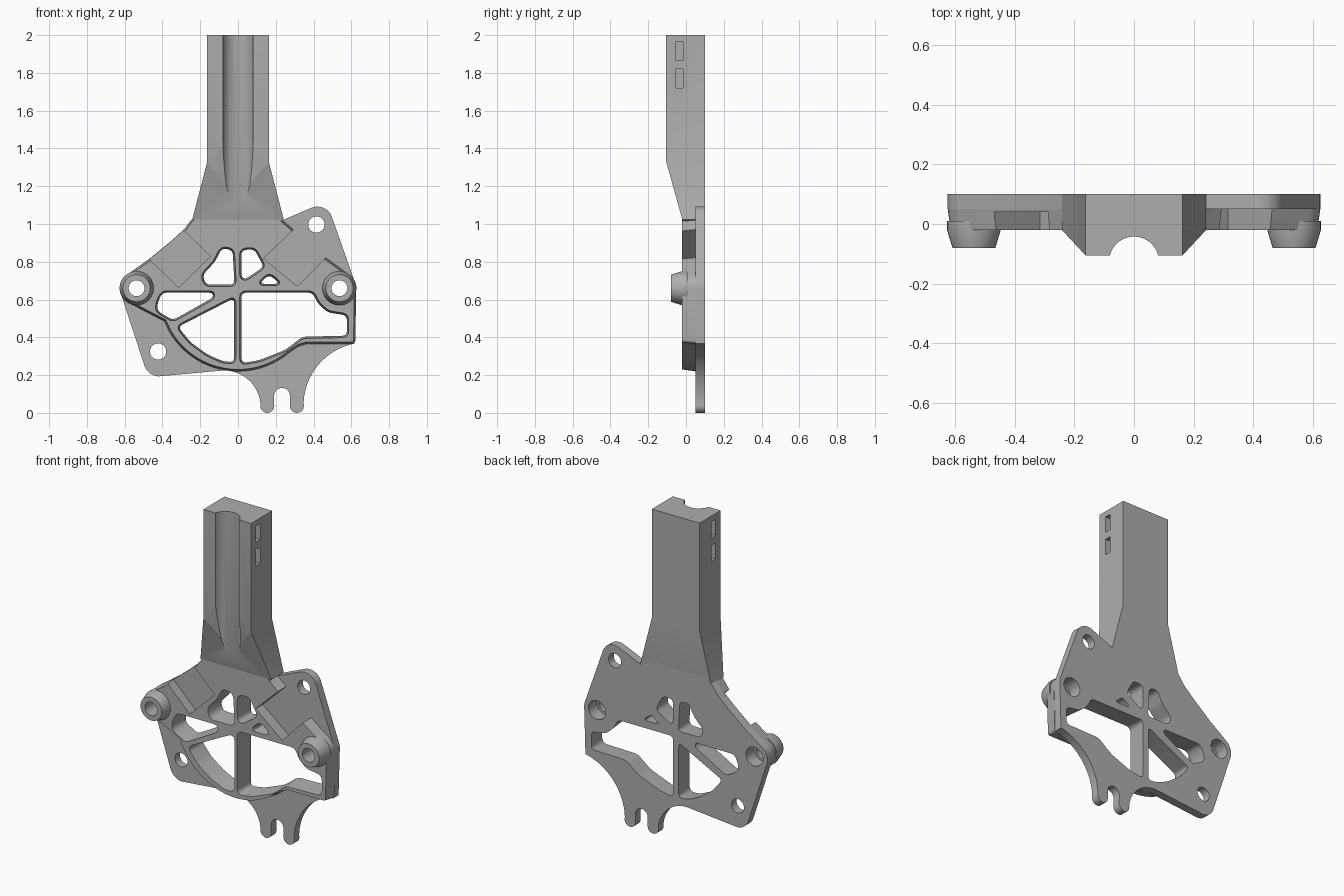
import bpy
import bmesh
from math import sin, cos, pi, radians
from mathutils import Vector, Matrix

if "Cube" in bpy.data.objects:
    bpy.data.objects.remove(bpy.data.objects["Cube"])

GREY = (0.42, 0.42, 0.42, 1)
material = bpy.data.materials.new("matte grey")
material.use_nodes = True
material.diffuse_color = GREY
material.node_tree.nodes["Principled BSDF"].inputs["Base Color"].default_value = GREY


# Helpers: outlines are lists of (x, z)
def arc(x, z, r, start, end, steps=12):
    angles = [radians(start + (end - start) * i / steps) for i in range(steps + 1)]
    return [(x + r * cos(a), z + r * sin(a)) for a in angles]


def circle(x, z, r):
    return arc(x, z, r, 0, 350, 35)


def rounded(points, radius=0.025, steps=5):
    out = []
    for i, p in enumerate(points):
        p = Vector(p)
        ends = []
        for q in (points[i - 1], points[(i + 1) % len(points)]):
            edge = Vector(q) - p
            ends.append(p + edge.normalized() * min(radius, edge.length * 0.45))
        for k in range(steps + 1):
            t = k / steps
            out.append(tuple(ends[0] * (1 - t) ** 2 + p * 2 * t * (1 - t) + ends[1] * t * t))
    return out


def offset(loop, distance):
    pts = [Vector(p) for p in loop]
    area = sum(pts[i - 1].cross(p) for i, p in enumerate(pts))
    side = 1 if area > 0 else -1
    out = []
    for i, p in enumerate(pts):
        a = (p - pts[i - 1]).normalized()
        b = (pts[(i + 1) % len(pts)] - p).normalized()
        n = Vector((a.y + b.y, -a.x - b.x)).normalized() * side
        miter = max(0.5, abs(n.dot(Vector((b.y, -b.x)))))
        out.append(tuple(p + n * distance / miter))
    return out


def finish(name, bm):
    bmesh.ops.recalc_face_normals(bm, faces=bm.faces)
    mesh = bpy.data.meshes.new(name)
    bm.to_mesh(mesh)
    bm.free()
    mesh.materials.append(material)
    ob = bpy.data.objects.new(name, mesh)
    bpy.context.collection.objects.link(ob)
    return ob


def loft(name, rings):
    bm = bmesh.new()
    rows = [[bm.verts.new(co) for co in ring] for ring in rings]
    for low, high in zip(rows, rows[1:]):
        for i in range(len(low)):
            bm.faces.new((low[i - 1], low[i], high[i], high[i - 1]))
    bm.faces.new(rows[0])
    bm.faces.new(rows[-1])
    return finish(name, bm)


def prism(name, loop, front, back, grow=0):
    near = offset(loop, grow) if grow else loop
    return loft(name, [[(x, front, z) for x, z in near], [(x, back, z) for x, z in loop]])


def cut(target, cutters):
    for c in cutters:
        c.hide_render = True
        mod = target.modifiers.new("cut", 'BOOLEAN')
        mod.operation = 'DIFFERENCE'
        mod.solver = 'EXACT'
        mod.object = c
    graph = bpy.context.evaluated_depsgraph_get()
    mesh = bpy.data.meshes.new_from_object(target.evaluated_get(graph))
    target.modifiers.clear()
    target.data = mesh


BACK, STEP, FACE = 0.1, 0.05, -0.02
BOSS_X, BOSS_Z, BOSS_R = 0.537, 0.66, 0.088

# Outline pieces shared by the thin plate and the thick frame
top = [(-0.2, 1.06), (0.2, 1.06), (0.235, 1.02)]
left_shoulder = [(-0.47, 0.815), (-0.36, 0.905), (-0.285, 0.972), (-0.25, 1.02)]

# Thin back plate with two ears and a two-pronged fork
plate_loop = (
    top
    + arc(0.42, 1.01, 0.082, 115, 15)
    + arc(BOSS_X, BOSS_Z, BOSS_R, 20, 0, 4)
    + arc(0.68, 0.04, 0.333, 101, 178, 14)
    + arc(0.312, 0.037, 0.037, 0, -180)
    + arc(0.233, 0.09, 0.042, 0, 180)[::-1]
    + arc(0.155, 0.037, 0.037, 0, -180)
    + arc(-0.075, 0.03, 0.195, 5, 90)
    + arc(-0.415, 0.278, 0.085, -95, -162)
    + arc(-BOSS_X, BOSS_Z, BOSS_R, 198, 125)
    + left_shoulder
)
# The slot runs from the right prong to the left one
slot_start = 3 + 13 + 5 + 15 + 13
plate_loop[slot_start:slot_start + 13] = arc(0.233, 0.09, 0.042, 0, 180)
plate = prism("back_plate", plate_loop, STEP, BACK)

# Thick front frame with drafted sides
frame_loop = (
    top
    + [(0.294, 0.97), (0.463, 0.823)]
    + arc(BOSS_X, BOSS_Z, BOSS_R, 55, 0)
    + arc(0.6, 0.387, 0.022, 0, -90, 5)
    + [(0.36, 0.365), (0.32, 0.352)]
    + arc(0, 0.64, 0.42, -50, -150, 24)
    + [(-0.39, 0.485)]
    + arc(-BOSS_X, BOSS_Z, BOSS_R, 238, 125)
    + left_shoulder
)
frame = prism("front_frame", frame_loop, FACE, STEP, -0.01)

# Openings through frame and plate
openings = [
    [(-0.085, 0.87), (-0.03, 0.86), (-0.02, 0.68), (-0.17, 0.68), (-0.185, 0.73), (-0.12, 0.8)],
    [(0.02, 0.86), (0.085, 0.865), (0.135, 0.775), (0.04, 0.71), (0.02, 0.72)],
    [(0.115, 0.685), (0.165, 0.73), (0.22, 0.685)],
    [(-0.4, 0.635), (-0.135, 0.635), (-0.135, 0.61), (-0.345, 0.493), (-0.425, 0.54), (-0.425, 0.58)],
    [(-0.022, 0.605), (-0.022, 0.27), (-0.08, 0.275), (-0.16, 0.31), (-0.25, 0.375), (-0.315, 0.455)],
    [(0.02, 0.635), (0.395, 0.635), (0.42, 0.58), (0.475, 0.53), (0.575, 0.515), (0.575, 0.41),
     (0.34, 0.405), (0.25, 0.335), (0.11, 0.28), (0.02, 0.265)],
]
cutters = [prism("opening_cutter", rounded(o), -0.03, 0.12, 0.012) for o in openings]

# Bosses, with a bore and a wider recess at the back
bosses = []
for side, x in (("right", -BOSS_X), ("left", BOSS_X)):
    base, tip = circle(x, BOSS_Z, 0.09), circle(x, BOSS_Z, 0.072)
    bosses.append(loft(side + "_boss", [[(a, y, b) for a, b in ring]
                                        for ring, y in ((base, 0.01), (base, FACE), (tip, -0.08))]))
    cutters.append(prism("bore_cutter", circle(x, BOSS_Z, 0.042), -0.2, 0.2))
    cutters.append(prism("recess_cutter", circle(x, BOSS_Z, 0.058), 0.02, 0.2))

ear_cutters = [prism("ear_cutter", circle(x, z, 0.043), 0, 0.2)
               for x, z in ((0.415, 0.997), (-0.423, 0.325))]

# Slanted pockets in the front of the frame
pockets = [
    prism("pocket_cutter", [(-0.5, 0.844), (-0.315, 0.664), (-0.145, 0.828), (-0.33, 1.005)], -0.1, 0.04),
    prism("pocket_cutter", [(0.314, 0.99), (0.135, 0.817), (0.315, 0.67), (0.483, 0.843)], -0.1, 0.08),
]
cut(plate, cutters + ear_cutters)
cut(frame, cutters + pockets)
for boss in bosses:
    cut(boss, cutters[len(openings):])

# Handle: square bar that flares and thins into the frame
sections = [(2, 0.163, -0.105, BACK), (1.33, 0.163, -0.105, BACK),
            (1.025, 0.242, FACE, BACK), (0.94, 0.12, 0, 0.08)]
handle = loft("handle", [[(-w, f, z), (w, f, z), (w, b, z), (-w, b, z)] for z, w, f, b in sections])

# Round groove along the handle, with a pointed run-out
groove = loft("groove_cutter", [[(x, y, z) for x, y in circle(0, -0.125, 0.083)] for z in (1, 2.1)])
bm = bmesh.new()
for x, y, z in ((0, -0.05, 1.14), (0.163, -0.105, 1.33), (-0.163, -0.105, 1.33), (0, -0.105, 1.524)):
    bm.verts.new((x, y, z))
    bm.verts.new((x, y - 0.1, z))
bmesh.ops.convex_hull(bm, input=bm.verts)
runout = finish("runout_cutter", bm)

# Strap slots on both sides of the handle
slots = []
for s in (-1, 1):
    for z in (1.72, 1.865):
        slots.append(prism("slot_cutter", [(s * 0.11, z), (s * 0.2, z), (s * 0.2, z + 0.1), (s * 0.11, z + 0.1)],
                           -0.055, -0.015))
cut(handle, [groove, runout] + slots)

# Remove cutters and shade the parts
parts = [plate, frame, handle] + bosses
for ob in cutters + ear_cutters + pockets + [groove, runout] + slots:
    bpy.data.objects.remove(ob)
bpy.ops.object.select_all(action='DESELECT')
for ob in parts:
    ob.select_set(True)
bpy.context.view_layer.objects.active = handle
bpy.ops.object.shade_smooth_by_angle(angle=radians(30))
